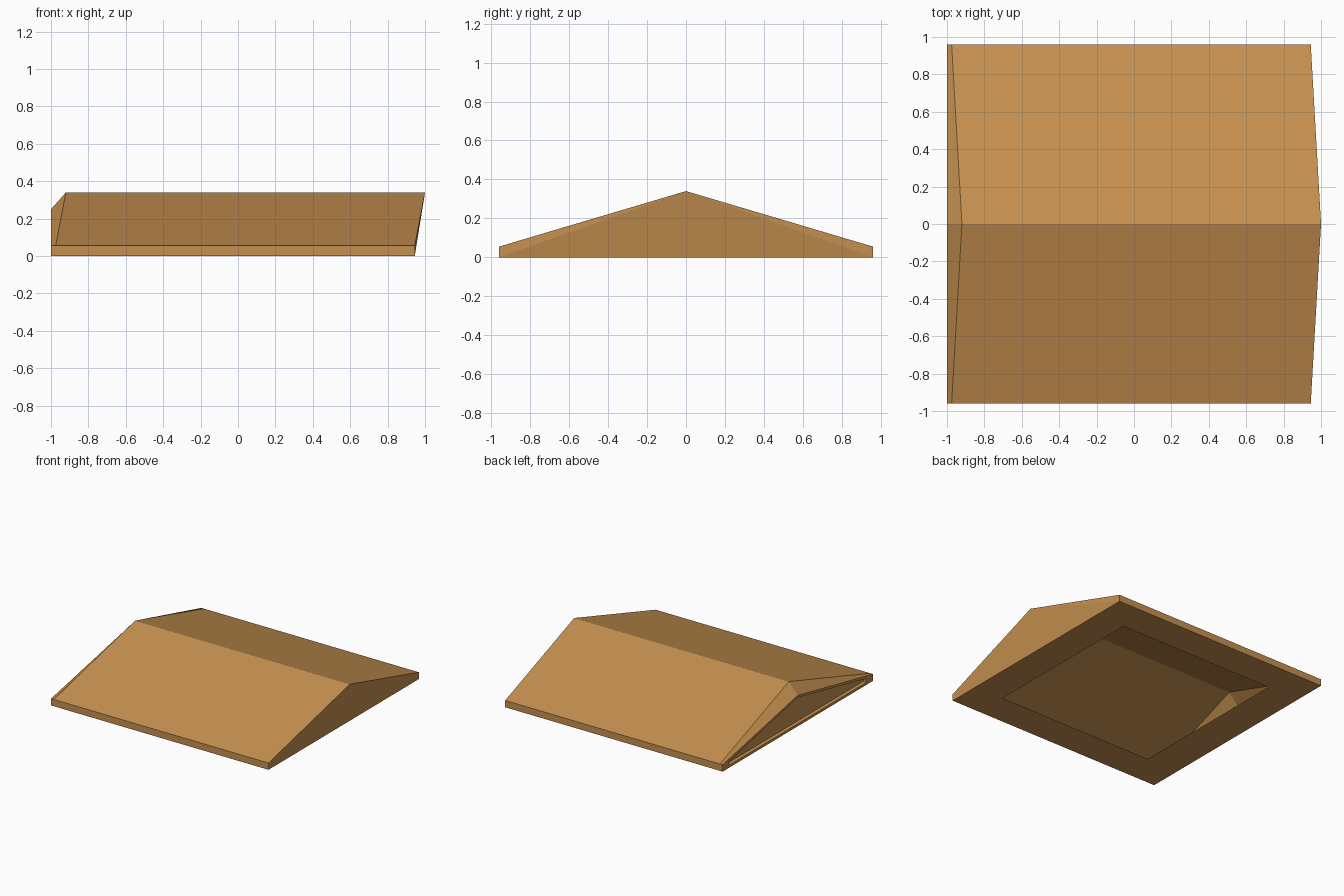
import bpy, bmesh

if "Cube" in bpy.data.objects:
    bpy.data.objects.remove(bpy.data.objects["Cube"])

wood = bpy.data.materials.new("tan wood")
wood.diffuse_color = (0.56, 0.28, 0.079, 1)
wood.use_nodes = True
wood.node_tree.nodes["Principled BSDF"].inputs["Base Color"].default_value = wood.diffuse_color

W, EAVE, RIDGE = 0.96, 0.055, 0.34      # half width, eave height, ridge height
LEFT, RIGHT = -1.0, 0.945               # base ends


def make(name, faces):
    """Sheet object from polygons given as corner points."""
    bm = bmesh.new()
    for pts in faces:
        bm.faces.new([bm.verts.new(p) for p in pts])
    bmesh.ops.remove_doubles(bm, verts=bm.verts, dist=1e-5)
    bmesh.ops.recalc_face_normals(bm, faces=bm.faces)
    me = bpy.data.meshes.new(name)
    bm.to_mesh(me)
    bm.free()
    me.materials.append(wood)
    ob = bpy.data.objects.new(name, me)
    bpy.context.collection.objects.link(ob)
    return ob


def mirrored(faces):
    """Add the copy on the other side of y = 0."""
    return faces + [[(x, -y, z) for x, y, z in reversed(f)] for f in faces]


# roof outline points on the +y side
ridge_l, ridge_r, nose = (-0.92, 0, RIDGE), (1.0, 0, RIDGE), (LEFT, 0, 0.25)
eave_l, eave_m, eave_r = (LEFT, W, EAVE), (-0.975, W, EAVE), (RIGHT, W, EAVE)
base_l, base_r = (LEFT, W, 0), (RIGHT, W, 0)

# left gable: thin rim around a slightly recessed panel
IN = -0.97
rim_top, rim_side = (LEFT, 0, 0.232), (LEFT, 0.88, 0.05)
rim_low, rim_mid, base_mid = (LEFT, 0.88, 0.02), (LEFT, 0, 0.02), (LEFT, 0, 0)


def back(p):
    return (IN, p[1], p[2])


shell = mirrored([
    [ridge_l, ridge_r, eave_r, eave_m],               # slope
    [ridge_l, eave_m, eave_l, nose],                  # left bevel
    [base_l, eave_l, eave_m, eave_r, base_r],         # fascia
    [ridge_r, base_r, eave_r],                        # right gable sliver
    [nose, eave_l, rim_side, rim_top],                # left rim
    [eave_l, base_l, rim_low, rim_side],
    [base_l, base_mid, rim_mid, rim_low],
    [rim_top, rim_side, back(rim_side), back(rim_top)],   # recess walls
    [rim_side, rim_low, back(rim_low), back(rim_side)],
    [rim_low, rim_mid, back(rim_mid), back(rim_low)],
    [back(rim_top), back(rim_side), back(rim_low), back(rim_mid)],  # panel
])
# right gable
shell.append([ridge_r, (RIGHT, -W, 0), base_r])

# underside frame around a square opening
outer = [(LEFT, -W, 0), (RIGHT, -W, 0), (RIGHT, W, 0), (LEFT, W, 0)]
inner = [(-0.715, -0.695, 0), (0.685, -0.695, 0), (0.685, 0.695, 0), (-0.715, 0.695, 0)]
for i in range(4):
    j = (i + 1) % 4
    shell.append([outer[j], outer[i], inner[i], inner[j]])

make("gable_roof", shell)
